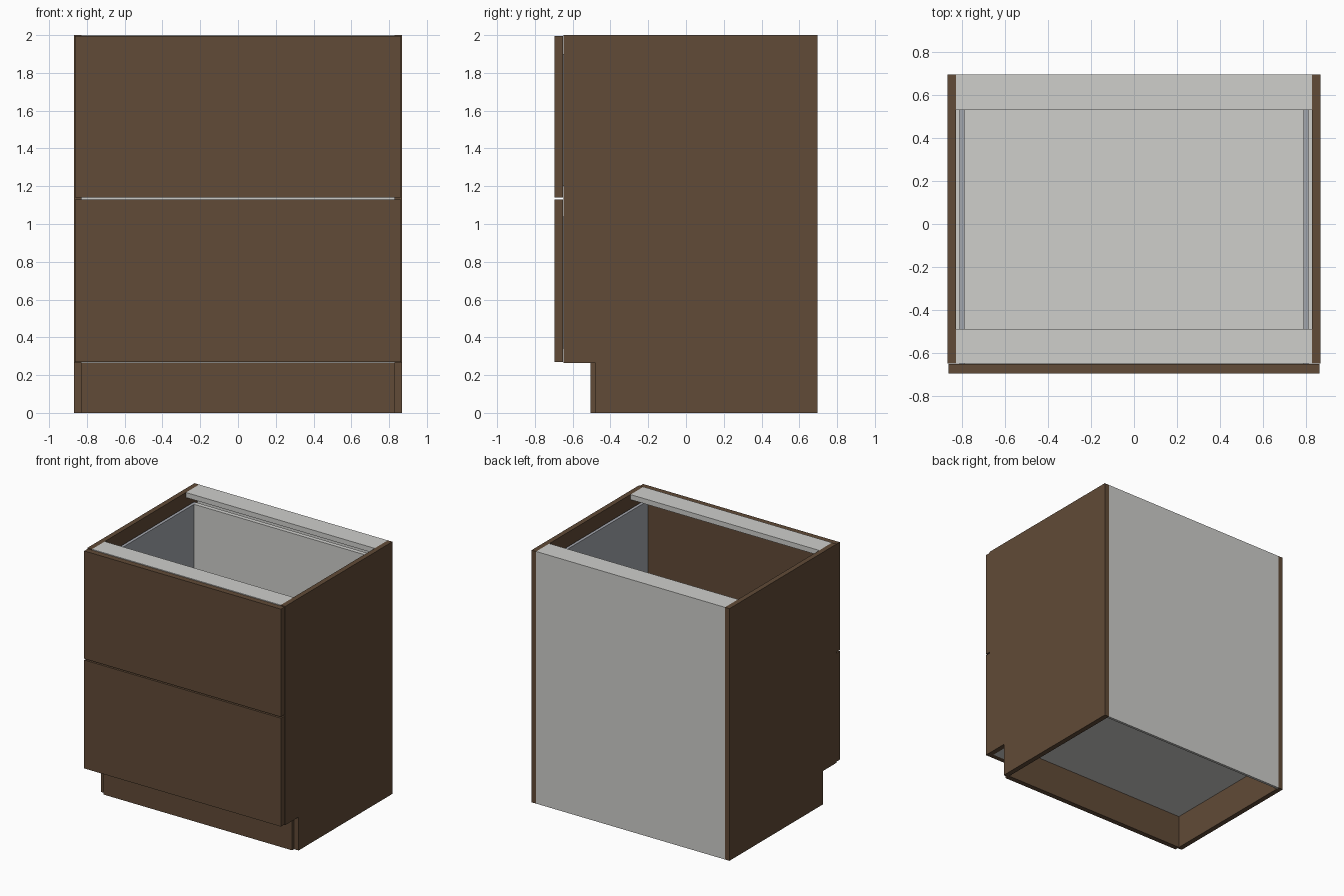
import bpy

if "Cube" in bpy.data.objects:
    bpy.data.objects.remove(bpy.data.objects["Cube"])


def material(name, rgb):
    m = bpy.data.materials.new(name)
    m.diffuse_color = (*rgb, 1)
    m.use_nodes = True
    m.node_tree.nodes["Principled BSDF"].inputs["Base Color"].default_value = m.diffuse_color
    return m


WOOD = material("brown wood", (0.119, 0.069, 0.038))
WHITE = material("pale grey board", (0.62, 0.62, 0.60))
STEEL = material("drawer grey", (0.37, 0.385, 0.42))


def box(name, x, y, z, mat):
    """Box from (min, max) ranges on each axis."""
    bpy.ops.mesh.primitive_cube_add(size=1)
    o = bpy.context.object
    o.name = name
    for v in o.data.vertices:
        v.co = [r[0] if c < 0 else r[1] for r, c in zip((x, y, z), v.co)]
    o.data.materials.append(mat)
    return o


def pair(name, x, y, z, mat):
    """Matching boxes on the left and right."""
    box("right_" + name, x, y, z, mat)
    box("left_" + name, (-x[1], -x[0]), y, z, mat)


IN = 0.828            # inner face of the side panels
OUT = 0.868           # outer face
FRONT, BACK = -0.648, 0.695
PLINTH = 0.265        # height of the toe kick

# Carcass sides and plinth
pair("side_panel", (IN, OUT), (FRONT, BACK), (PLINTH, 2.0), WOOD)
pair("plinth_side", (IN, OUT), (-0.48, BACK), (0, PLINTH), WOOD)
box("toe_kick", (-IN, IN), (-0.505, -0.465), (0, PLINTH), WOOD)

# Bottom, back and top stretchers
box("bottom_panel", (-IN, IN), (FRONT, 0.675), (PLINTH, 0.305), WHITE)
box("back_panel", (-IN, IN), (0.675, BACK), (0, 1.96), WHITE)
box("front_stretcher", (-IN, IN), (FRONT, -0.487), (1.96, 2.0), WHITE)
box("back_stretcher", (-IN, IN), (0.53, BACK), (1.96, 2.0), WHITE)

# Two drawers: front, side walls, floor and back
for name, z0, z1, b0, b1 in (("lower", 0.27, 1.13, 0.34, 1.04),
                             ("upper", 1.14, 1.995, 1.20, 1.90)):
    box(name + "_drawer_front", (-0.863, 0.863), (-0.695, -0.65), (z0, z1), WOOD)
    pair(name + "_drawer_side", (0.788, 0.812), (-0.65, 0.61), (b0, b1), STEEL)
    box(name + "_drawer_floor", (-0.788, 0.788), (-0.65, 0.61), (b0, b0 + 0.035), WHITE)
    box(name + "_drawer_back", (-0.788, 0.788), (0.575, 0.61), (b0 + 0.035, b1), WHITE)
